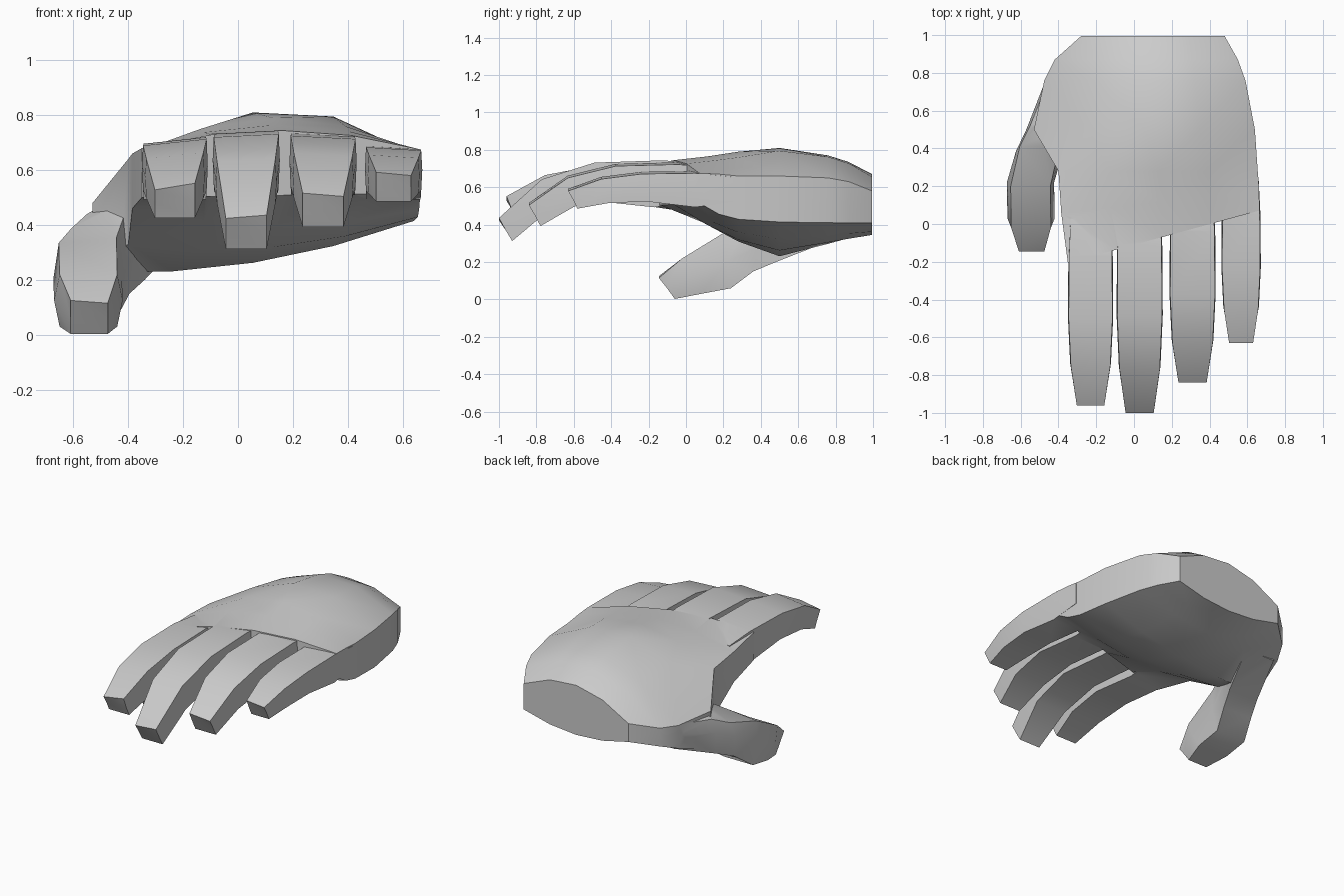
import bpy, bmesh

if "Cube" in bpy.data.objects:
    bpy.data.objects.remove(bpy.data.objects["Cube"])


def loft(name, rings):
    """Skin a list of equal-length point rings into a closed solid."""
    bm = bmesh.new()
    vr = [[bm.verts.new(p) for p in r] for r in rings]
    n = len(vr[0])
    for a, b in zip(vr, vr[1:]):
        for i in range(n):
            j = (i + 1) % n
            bm.faces.new((a[i], a[j], b[j], b[i]))
    bm.faces.new(vr[0])
    bm.faces.new(vr[-1])
    bmesh.ops.triangulate(bm, faces=list(bm.faces))
    bmesh.ops.recalc_face_normals(bm, faces=list(bm.faces))
    me = bpy.data.meshes.new(name)
    bm.to_mesh(me)
    bm.free()
    ob = bpy.data.objects.new(name, me)
    bpy.context.collection.objects.link(ob)
    return ob


def palm_ring(y, xl, xr, zl, zr, crown, under):
    """Arched back of the hand over a shallow, slightly sagging palm."""
    slope = max(0, .19 - .75 * y)            # knuckle line runs diagonally
    sag = .06 * min(1, (y + .11) * 5)
    under_r = .41 + .07 * (1 - y) ** 4
    over, below = [], []
    for i in range(5):
        t = i / 4
        arch = 4 * t * (1 - t)
        x = xl + (xr - xl) * t
        over.append((x, y + slope * x, zl + (zr - zl) * t + crown * arch))
        below.append((x, y + slope * x, under + (under_r - under) * t - sag * arch))
    return over + below[::-1]


def digit_ring(x, w, yt, zt, yb, zb, tilt=0, bulge=0):
    """Six-sided section with slightly bulging sides."""
    h = w / 2
    i = h - bulge
    ym, zm = (yt + yb) / 2, (zt + zb) / 2
    return [(x - i, yt, zt - tilt), (x + i, yt, zt + tilt), (x + h, ym, zm),
            (x + i, yb, zb), (x - i, yb, zb), (x - h, ym, zm)]


def finger(name, x, w, y0, y1, z, drop, tilt):
    """Finger that tapers and curls down by 'drop' at the tip."""
    rings = [digit_ring(x, w * .9, y0 + .2, z - .02, y0 + .2, .52, tilt)]
    for t, d, width, thick in ((0, 0, 1, .215), (.42, .04, 1.02, .175),
                               (.74, .33, .92, .155), (1, 1, .62, .115)):
        yt, zt = y0 + (y1 - y0) * t, z - drop * d
        rings.append(digit_ring(x, w * width, yt, zt, yt + .04 * t + .1 * drop * d,
                                zt - thick * w / .235, tilt, .004 if t < 1 else 0))
    return loft(name, rings)


# Palm, from knuckles back to wrist
hand = loft("hand", [palm_ring(*r) for r in (
    (-.11, -.35, .665, .68, .675, .067, .50),
    (.10, -.385, .66, .66, .67, .10, .46),
    (.28, -.40, .655, .64, .66, .14, .33),
    (.50, -.53, .64, .48, .66, .24, .23),
    (.76, -.475, .59, .47, .65, .21, .32),
    (.87, -.42, .55, .48, .63, .18, .36),
    (.995, -.28, .48, .52, .58, .12, .40))])

# Four fingers
parts = [
    finger("index_finger", -.23, .235, -.17, -.96, .708, .168, .012),
    finger("middle_finger", .03, .24, -.12, -1, .738, .308, .006),
    finger("ring_finger", .31, .24, -.04, -.84, .728, .218, -.006),
    finger("little_finger", .567, .205, .05, -.63, .681, .095, -.006)]

# Thumb, flowing out of the side of the palm
thumb = ((-.34, .78, .50, .76, .31, .03), (-.445, .52, .50, .48, .20, .06),
         (-.50, .41, .44, .36, .15, .05), (-.548, .20, .345, .24, .06, .01),
         (-.545, -.02, .22, .08, .03, 0))
rings = [digit_ring(x, .25, *r, .02) for x, *r in thumb]
rings.append(digit_ring(-.542, .135, -.145, .12, -.06, .003, -.005))
parts.append(loft("thumb", rings))

# Fuse the digits into the palm
bpy.context.view_layer.objects.active = hand
hand.select_set(True)
for p in parts:
    m = hand.modifiers.new("fuse", "BOOLEAN")
    m.operation, m.solver, m.object = "UNION", "EXACT", p
    bpy.ops.object.modifier_apply(modifier=m.name)
    bpy.data.objects.remove(p)
bpy.ops.object.shade_smooth_by_angle(angle=.7)
